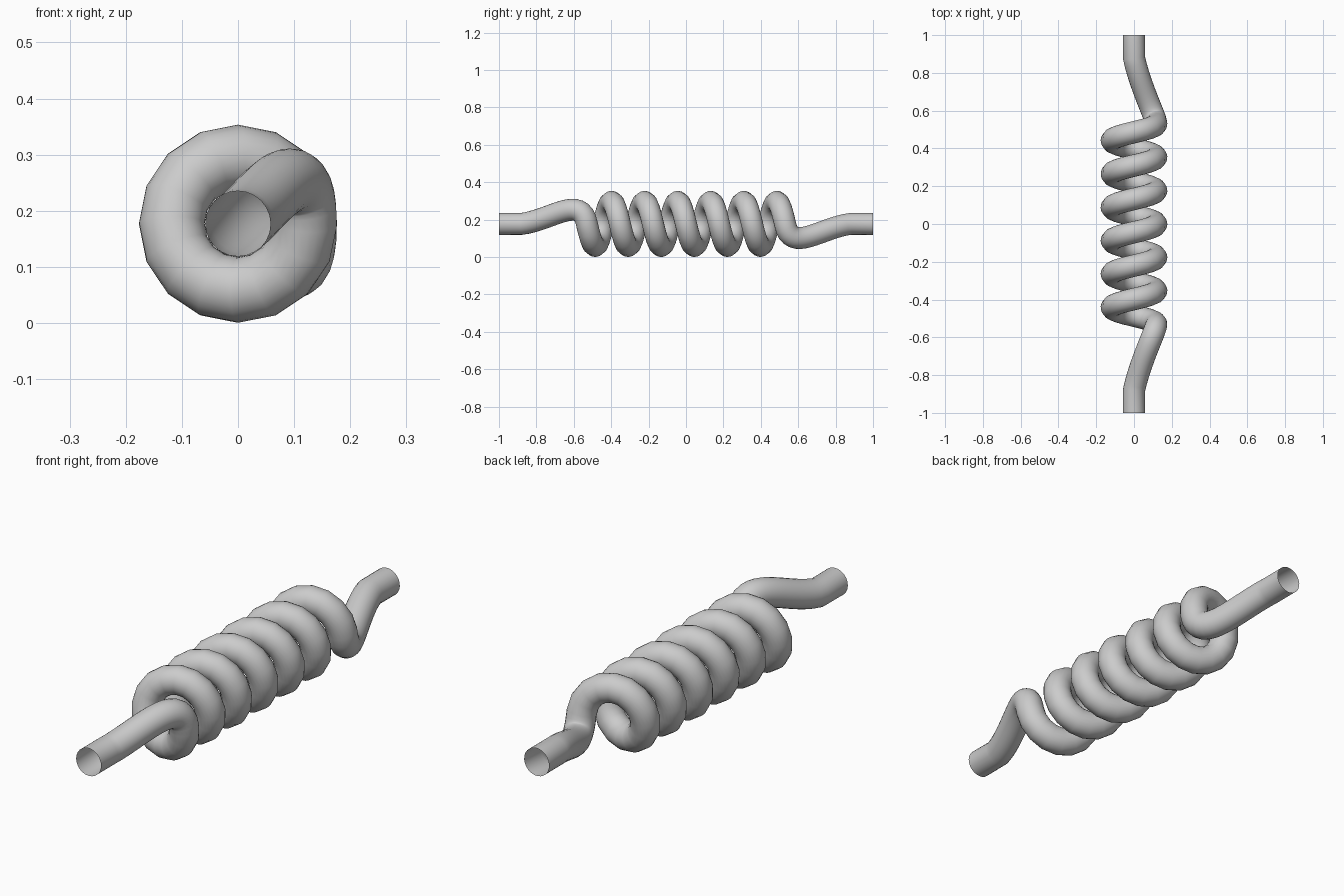
import bpy
from math import sin, cos, pi
from mathutils import Vector
from mathutils.geometry import interpolate_bezier

if "Cube" in bpy.data.objects:
    bpy.data.objects.remove(bpy.data.objects["Cube"])

TUBE = 0.0585    # tube radius
COIL = 0.118     # coil radius to the tube centre
MID = 0.177      # height of the coil axis
TURNS, STEPS = 6, 16
HALF = 0.53      # half length of the coil
LEAD = 0.88      # where the straight ends begin

# Front lead: straight end, then a bend sweeping up and over into the coil
front = [Vector((0, -1, MID))] + interpolate_bezier(
    Vector((0, -LEAD, MID)), Vector((0.035, -0.72, MID + 0.02)),
    Vector((COIL, -0.56, MID + 0.16)), Vector((COIL, -HALF, MID)), 17)

# Coil: sixteen straight segments per turn
coil = []
for i in range(1, TURNS * STEPS):
    a = 2 * pi * i / STEPS
    y = -HALF + 2 * HALF * i / (TURNS * STEPS)
    coil.append(Vector((COIL * cos(a), y, MID - COIL * sin(a))))

# Back lead: front lead turned half way round the x axis
back = [Vector((p.x, -p.y, 2 * MID - p.z)) for p in reversed(front)]
path = front + coil + back

# Open-ended round tube swept along the path
curve = bpy.data.curves.new("coiled_tube", 'CURVE')
curve.dimensions = '3D'
curve.bevel_depth = TUBE
curve.bevel_resolution = 10
curve.use_fill_caps = False
spline = curve.splines.new('POLY')
spline.points.add(len(path) - 1)
for point, co in zip(spline.points, path):
    point.co = (*co, 1)
spline.use_smooth = True

tube = bpy.data.objects.new("coiled_tube", curve)
bpy.context.collection.objects.link(tube)
bpy.context.view_layer.objects.active = tube
tube.select_set(True)
bpy.ops.object.convert(target='MESH')
bpy.ops.object.shade_smooth()
